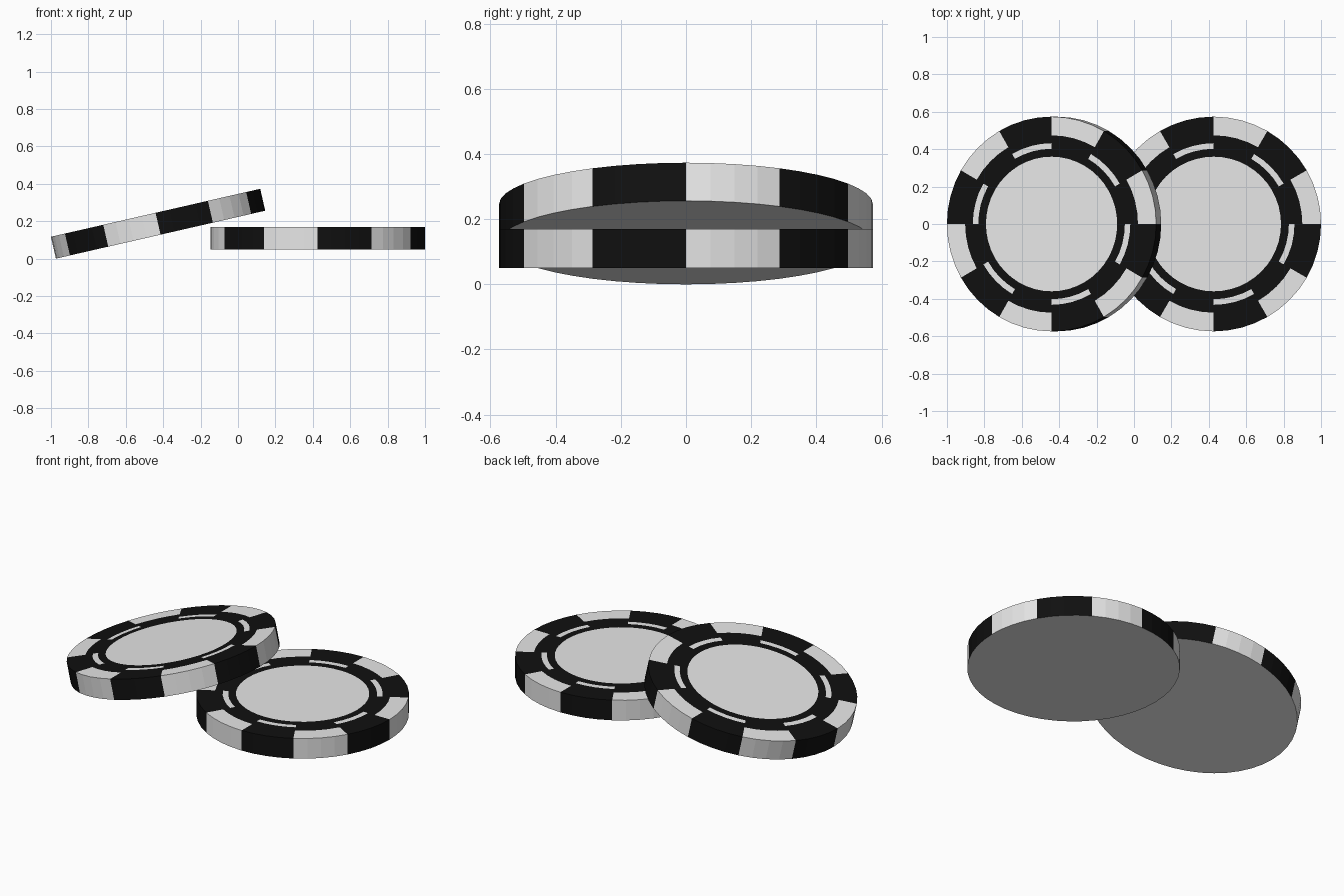
import bpy, bmesh, math

if "Cube" in bpy.data.objects:
    bpy.data.objects.remove(bpy.data.objects["Cube"])

SEGS, SECTORS = 48, 12
RADIUS, THICK = 0.574, 0.12
WHITE, BLACK = 0, 1


def make_material(name, rgb):
    mat = bpy.data.materials.new(name)
    mat.diffuse_color = (*rgb, 1)
    mat.use_nodes = True
    mat.node_tree.nodes["Principled BSDF"].inputs["Base Color"].default_value = mat.diffuse_color
    return mat


materials = [make_material("off_white", (0.8, 0.8, 0.8)),
             make_material("black", (0.005, 0.005, 0.005))]


def make_chip(name, location, tilt):
    """Flat disc whose origin is the centre of its underside."""
    bm = bmesh.new()

    def ring(r, z):
        return [bm.verts.new((r * math.cos(math.tau * i / SEGS),
                              r * math.sin(math.tau * i / SEGS), z)) for i in range(SEGS)]

    def band(inner, outer, colour):
        for i in range(SEGS):
            j = (i + 1) % SEGS
            face = bm.faces.new((inner[i], outer[i], outer[j], inner[j]))
            odd = (i // (SEGS // SECTORS)) % 2
            face.material_index = colour(odd)

    # top rings, from the centre disc out to the rim
    rings = [ring(r, THICK) for r in (0.36, 0.402, 0.432, 0.474, RADIUS)]
    bottom = ring(RADIUS, 0)
    bm.faces.new(rings[0]).material_index = WHITE

    band(rings[0], rings[1], lambda odd: BLACK)                      # inner black ring
    band(rings[1], rings[2], lambda odd: WHITE if odd else BLACK)    # dashes
    band(rings[2], rings[3], lambda odd: BLACK)                      # outer black ring
    band(rings[3], rings[4], lambda odd: BLACK if odd else WHITE)    # edge blocks
    band(rings[4], bottom, lambda odd: BLACK if odd else WHITE)      # side wall
    bm.faces.new(bottom[::-1]).material_index = WHITE                # underside

    mesh = bpy.data.meshes.new(name)
    bm.to_mesh(mesh)
    bm.free()
    for mat in materials:
        mesh.materials.append(mat)
    obj = bpy.data.objects.new(name, mesh)
    obj.location = location
    obj.rotation_euler = (0, tilt, 0)
    bpy.context.collection.objects.link(obj)
    return obj


make_chip("flat_chip", (0.426, 0, 0.05), 0)
make_chip("leaning_chip", (-0.414, 0, 0.128), math.radians(-12.9))
